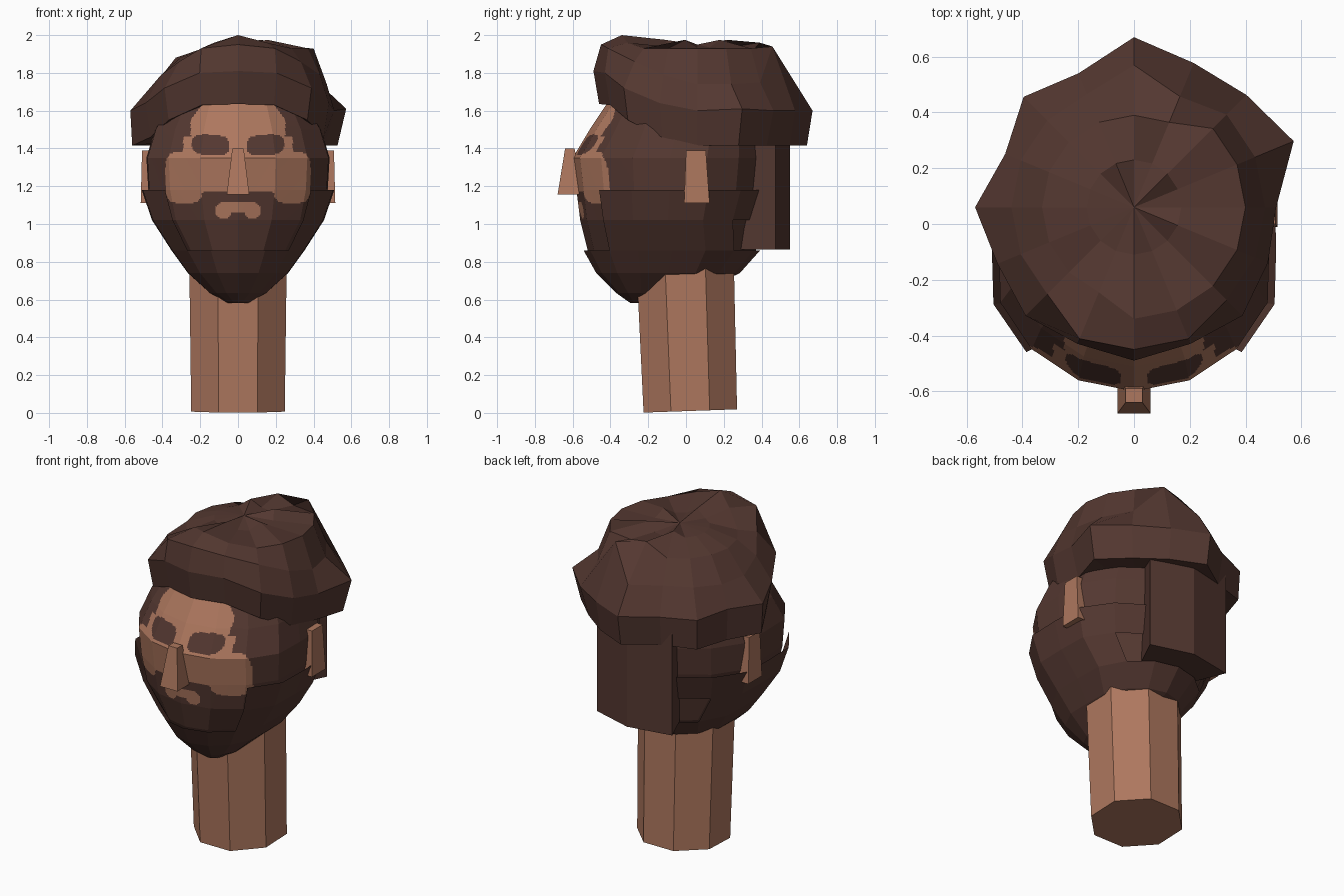
import bpy, bmesh
from math import sin, cos, pi, radians
from mathutils import Matrix

if "Cube" in bpy.data.objects:
    bpy.data.objects.remove(bpy.data.objects["Cube"])


def material(name, rgb):
    m = bpy.data.materials.new(name)
    m.use_nodes = True
    m.diffuse_color = (*rgb, 1)
    m.node_tree.nodes["Principled BSDF"].inputs["Base Color"].default_value = (*rgb, 1)
    return m


SKIN = material("warm skin", (0.42, 0.185, 0.112))
HAIR = material("dark brown hair", (0.088, 0.039, 0.03))
SEG = 16


def finish(bm, name, *mats):
    bmesh.ops.recalc_face_normals(bm, faces=bm.faces[:])
    mesh = bpy.data.meshes.new(name)
    bm.to_mesh(mesh)
    bm.free()
    for m in mats:
        mesh.materials.append(m)
    obj = bpy.data.objects.new(name, mesh)
    bpy.context.collection.objects.link(obj)
    return obj


def loft(bm, rings, keep=lambda row, col: True):
    """Join rings of points with quads; keep() may leave faces out."""
    vs = [[bm.verts.new(p) for p in ring] for ring in rings]
    n = len(rings[0])
    for r in range(len(vs) - 1):
        for c in range(n):
            if keep(r, c):
                d = (c + 1) % n
                bm.faces.new((vs[r][c], vs[r][d], vs[r + 1][d], vs[r + 1][c]))
    return vs


def oval(z, half_width, front, back, grow=0.0):
    """Head cross-section with flattened sides; column 0 points to the front."""
    mid, ry = (front + back) / 2, (back - front) / 2 + grow
    angles = [2 * pi * i / SEG for i in range(SEG)]
    return [((half_width + grow) * max(-1, min(1, 1.07 * sin(a))), mid - ry * cos(a), z)
            for a in angles]


# Head: height, half width, front, back
LEVELS = [(0.59, 0.05, -0.29, -0.17), (0.635, 0.14, -0.36, 0.05), (0.74, 0.25, -0.46, 0.27),
          (0.86, 0.33, -0.52, 0.37), (1.02, 0.435, -0.56, 0.37), (1.18, 0.475, -0.58, 0.41),
          (1.35, 0.485, -0.60, 0.43), (1.50, 0.44, -0.51, 0.42), (1.65, 0.36, -0.41, 0.34),
          (1.82, 0.22, -0.22, 0.2)]
bm = bmesh.new()
vs = loft(bm, [oval(*lv) for lv in LEVELS])
bm.faces.new(vs[0])
bm.faces.new(vs[-1])


def is_skin(p):
    """Bare skin of the face: forehead, cheeks and mouth, but not the eyes."""
    x, z = abs(p.x), p.z
    if p.y > -0.2:
        return False
    lobe = ((x - 0.075) / 0.045) ** 2 + ((z - 1.07) / 0.045) ** 2 < 1
    mouth = lobe or (x < 0.08 and 1.06 < z < 1.115)
    eye = abs((x - 0.145) / 0.1) ** 3 + abs((z - 1.418 - 0.06 * (x - 0.145)) / 0.055) ** 3 < 1
    forehead = z > 1.33 and x < (0.29 if z < 1.46 else 0.25 if z < 1.55 else 0.25 - 0.7 * (z - 1.55))
    cheek = ((x - 0.285) / 0.1) ** 4 + ((z - 1.245) / 0.135) ** 4 < 1
    middle = 1.17 + 0.1 * max(0, 0.1 - x) < z < 1.36 and x < 0.3
    return mouth or ((forehead or cheek or middle) and not eye)


# Fine cuts on the face only, so the painted borders follow the rule
face_edges = {e for f in bm.faces if len(f.verts) == 4
              and f.calc_center_median().y < -0.28 and 1.0 < f.calc_center_median().z < 1.7
              for e in f.edges}
bmesh.ops.subdivide_edges(bm, edges=list(face_edges), cuts=19, use_grid_fill=True)
for f in bm.faces:
    f.material_index = 0 if is_skin(f.calc_center_median()) else 1
finish(bm, "head", SKIN, HAIR)


# Beard sheet around the jaw, flared at the top, open at the mouth and the nape
def beard_face(row, col):
    from_front = min(col, SEG - 1 - col)
    return row < 3 or (from_front >= 2 and (row == 4 or from_front < 6))


bm = bmesh.new()
GROW = [0.005, 0.01, 0.015, 0.022, 0.02, 0.035]
vs = loft(bm, [oval(*lv, grow=g) for lv, g in zip(LEVELS, GROW)], beard_face)
bm.faces.new(vs[0])
for v in vs[0]:
    v.co.z -= 0.008
bmesh.ops.delete(bm, geom=[v for v in bm.verts if not v.link_faces], context="VERTS")
finish(bm, "beard", HAIR)

# Neck: leaning eight-sided column
bm = bmesh.new()
bmesh.ops.create_cone(bm, cap_ends=True, segments=8, radius1=0.268, radius2=0.28, depth=0.85,
                      matrix=Matrix.Translation((0, 0.008, 0.435)) @ Matrix.Rotation(radians(2), 4, "X")
                      @ Matrix.Rotation(pi / 8, 4, "Z"))
finish(bm, "neck", SKIN)


def block(name, mat, bottom, top):
    """Block between two outlines given as ((x, y) corners, z)."""
    bm = bmesh.new()
    vs = loft(bm, [[(x, y, z) for x, y in corners] for corners, z in (bottom, top)])
    bm.faces.new(vs[0])
    bm.faces.new(vs[1])
    finish(bm, name, mat)


def rect(x0, x1, y0, y1):
    return ((x0, y0), (x1, y0), (x1, y1), (x0, y1))


# Nose and ears
block("nose", SKIN, (rect(-0.06, 0.06, -0.68, -0.54), 1.155), (rect(-0.03, 0.03, -0.64, -0.59), 1.40))
for side, name in ((1, "left_ear"), (-1, "right_ear")):
    block(name, SKIN, (rect(side * 0.44, side * 0.515, -0.01, 0.125), 1.11),
          (rect(side * 0.43, side * 0.508, 0.0, 0.105), 1.39))

# Hair hanging at the nape: bent back, narrowing towards the head
NAPE = ((-0.18, 0.32), (0.19, 0.29), (0.28, 0.475), (0.02, 0.55), (-0.255, 0.5))
block("nape_hair", HAIR, (NAPE, 0.865), (NAPE, 1.5))

# Mop of hair: uneven brim radii, and heights from front (0) to back (8)
BRIM = [0.55, 0.53, 0.55, 0.52, 0.51, 0.62, 0.57, 0.56, 0.61, 0.52, 0.56, 0.50, 0.57, 0.53, 0.55, 0.53]
HEM_Z = [1.635, 1.63, 1.55, 1.46, 1.415, 1.415, 1.415, 1.415, 1.415]
BRIM_Z = [1.81, 1.80, 1.72, 1.64, 1.60, 1.61, 1.60, 1.60, 1.60]
CROWN_Z = [1.95, 1.93, 1.86, 1.79, 1.74, 1.74, 1.75, 1.76, 1.76]
TUFT = 7  # column with a raised tuft


def hair_ring(radius, height):
    pts = []
    for i in range(SEG):
        a, d = 2 * pi * i / SEG, min(i, SEG - i)
        r = radius(i, d)
        pts.append((r * sin(a), 0.06 - r * cos(a), height(i, d)))
    return pts


bm = bmesh.new()
vs = loft(bm, [
    hair_ring(lambda i, d: 0.36, lambda i, d: HEM_Z[d] + 0.02),
    hair_ring(lambda i, d: BRIM[i] - (0.03 if d < 4 or d > 6 else 0.05 if i < 8 else 0.01),
              lambda i, d: HEM_Z[d]),
    hair_ring(lambda i, d: BRIM[i], lambda i, d: BRIM_Z[d]),
    hair_ring(lambda i, d: 0.43 if i == TUFT else 0.51 if d < 2 or d == 8 else 0.47 if i < 8 else 0.44,
              lambda i, d: 1.94 if i == TUFT else CROWN_Z[d]),
    hair_ring(lambda i, d: 0.40 if d < 7 and i < 8 else 0.33,
              lambda i, d: 2.0 if d == 0 else 1.96 if d in (1, 8) else 1.93 if i < 8 else 1.88),
    hair_ring(lambda i, d: 0.17, lambda i, d: 1.975 if i % 3 == 0 and i < 12 else 1.935),
])
tip = bm.verts.new((0, 0.06, 1.95))
for c in range(SEG):
    bm.faces.new((vs[-1][c], vs[-1][(c + 1) % SEG], tip))
finish(bm, "hair_mop", HAIR)
